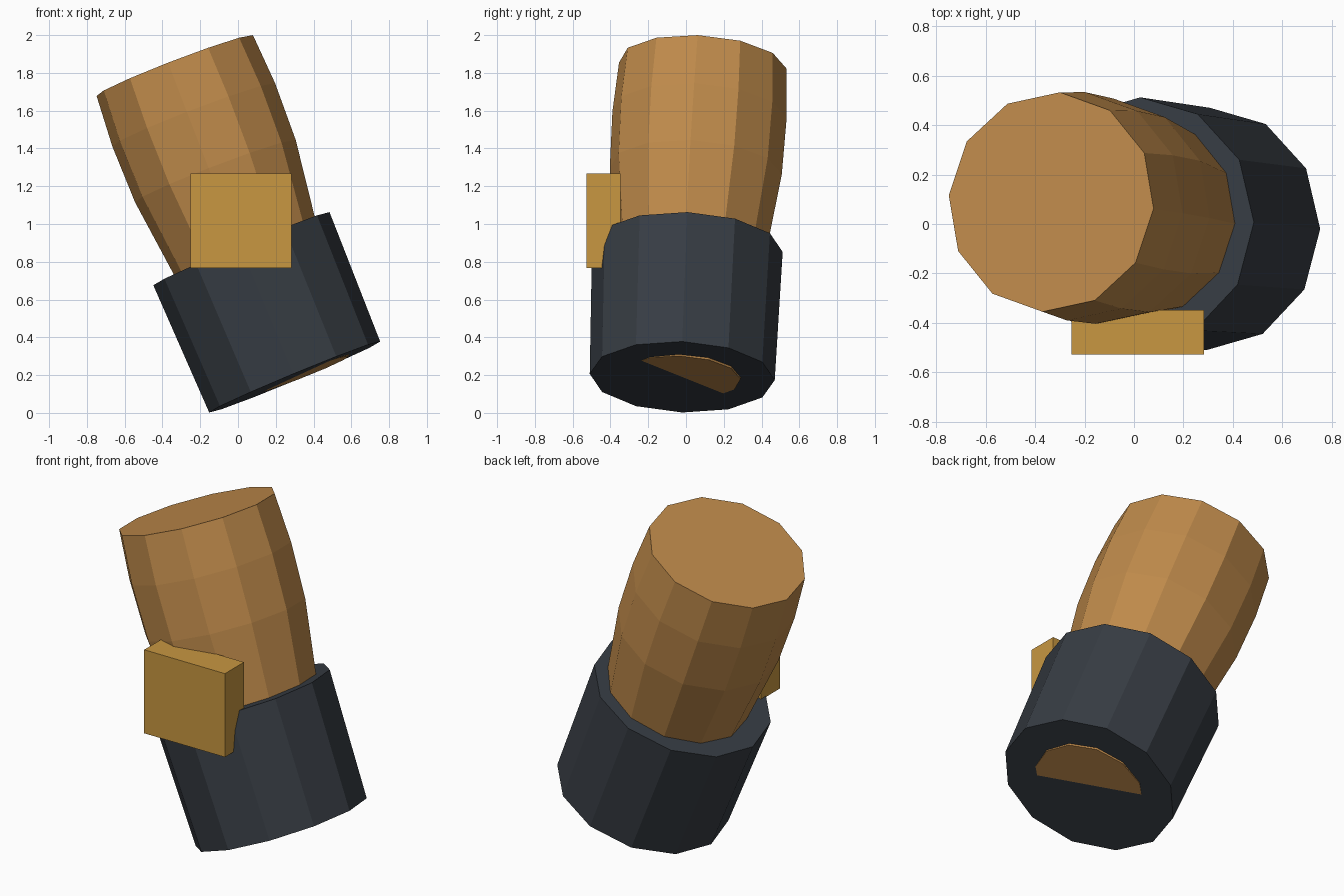
import bpy, bmesh, math
from mathutils import Vector

if "Cube" in bpy.data.objects:
    bpy.data.objects.remove(bpy.data.objects["Cube"])


def material(name, rgb):
    m = bpy.data.materials.new(name)
    m.diffuse_color = (*rgb, 1)
    m.use_nodes = True
    m.node_tree.nodes["Principled BSDF"].inputs["Base Color"].default_value = m.diffuse_color
    return m


def finish(name, bm, mat):
    bmesh.ops.recalc_face_normals(bm, faces=bm.faces[:])
    mesh = bpy.data.meshes.new(name)
    bm.to_mesh(mesh)
    bm.free()
    mesh.materials.append(mat)
    obj = bpy.data.objects.new(name, mesh)
    bpy.context.collection.objects.link(obj)
    return obj


def tilted_lathe(name, base, axis, profile, mat, twist=0.0, sides=12):
    """Capped flat-sided solid; profile holds (distance along axis, radius)."""
    n = Vector(axis).normalized()
    u = Vector((n.z, 0, -n.x)).normalized()
    v = n.cross(u)
    bm = bmesh.new()
    rings = []
    for t, r in profile:
        ring = []
        for i in range(sides):
            a = 2 * math.pi * i / sides + math.radians(twist)
            ring.append(bm.verts.new(Vector(base) + n * t + r * (u * math.cos(a) + v * math.sin(a))))
        rings.append(ring)
    for lo, hi in zip(rings, rings[1:]):
        for i in range(sides):
            j = (i + 1) % sides
            bm.faces.new((lo[i], lo[j], hi[j], hi[i]))
    bm.faces.new(rings[0])
    bm.faces.new(rings[-1])
    return finish(name, bm, mat)


tan = material("warm tan", (0.52, 0.255, 0.07))
charcoal = material("charcoal", (0.038, 0.046, 0.057))
gold = material("dull gold", (0.58, 0.31, 0.053))

# Tapered inner body, its base cap just breaking through the sleeve bottom
tilted_lathe("inner_body", (0.30, -0.02, 0.19), (-0.385, 0.066, 1),
             [(0, 0.31), (1.17, 0.457), (1.49, 0.463), (1.77, 0.445)], tan, twist=-3.5)

# Dark sleeve around the lower half
tilted_lathe("sleeve", (0.30, -0.02, 0.19), (-0.415, 0.04, 1),
             [(0, 0.49), (0.736, 0.505)], charcoal)

# Upright plate on the front
bm = bmesh.new()
bmesh.ops.create_cube(bm, size=1)
bmesh.ops.scale(bm, vec=(0.535, 0.18, 0.50), verts=bm.verts)
bmesh.ops.translate(bm, vec=(0.015, -0.437, 1.017), verts=bm.verts)
finish("front_plate", bm, gold)
